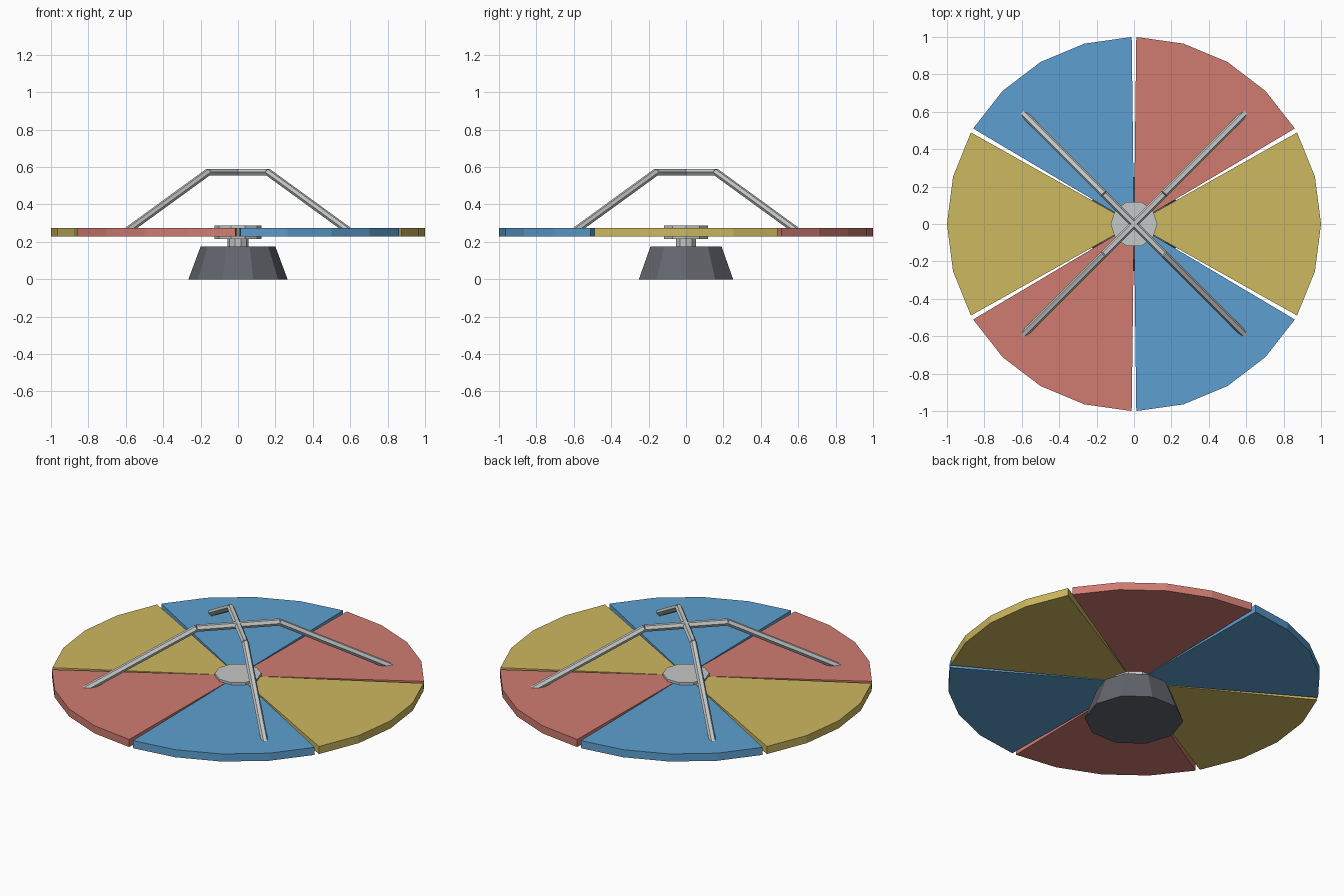
import bpy, bmesh, math
from mathutils import Vector, Matrix

cube = bpy.data.objects.get("Cube")
if cube:
    bpy.data.objects.remove(cube, do_unlink=True)


def material(name, rgb):
    m = bpy.data.materials.new(name)
    m.use_nodes = True
    m.diffuse_color = (*rgb, 1)
    m.node_tree.nodes["Principled BSDF"].inputs["Base Color"].default_value = (*rgb, 1)
    return m


yellow = material("yellow_paint", (0.61, 0.48, 0.115))
red = material("red_paint", (0.63, 0.20, 0.165))
blue = material("blue_paint", (0.11, 0.35, 0.63))
steel = material("light_steel", (0.56, 0.58, 0.58))
dark = material("dark_grey", (0.125, 0.13, 0.153))


def add_object(name, bm, mat):
    bmesh.ops.recalc_face_normals(bm, faces=bm.faces)
    mesh = bpy.data.meshes.new(name)
    bm.to_mesh(mesh)
    bm.free()
    mesh.materials.append(mat)
    obj = bpy.data.objects.new(name, mesh)
    bpy.context.collection.objects.link(obj)
    return obj


def lathe_part(name, r_low, r_high, z_low, z_high, mat, sides=10):
    """Faceted cone section with a corner on the x axis."""
    bm = bmesh.new()
    rings = []
    for r, z in ((r_low, z_low), (r_high, z_high)):
        rings.append([bm.verts.new((r * math.cos(math.tau * i / sides),
                                    r * math.sin(math.tau * i / sides), z))
                      for i in range(sides)])
    for ring in rings:
        bm.faces.new(ring)
    low, high = rings
    for i in range(sides):
        j = (i + 1) % sides
        bm.faces.new((low[i], low[j], high[j], high[i]))
    return add_object(name, bm, mat)


def wedge(name, centre, mat, half=29.3, steps=4, z_low=0.23, z_high=0.275):
    """One slice of the round platform."""
    bm = bmesh.new()
    verts = [bm.verts.new((0, 0, z_low))]
    for i in range(steps + 1):
        a = math.radians(centre - half + 2 * half * i / steps)
        verts.append(bm.verts.new((math.cos(a), math.sin(a), z_low)))
    face = bm.faces.new(verts)
    top = bmesh.ops.extrude_face_region(bm, geom=[face])["geom"]
    moved = [v for v in top if isinstance(v, bmesh.types.BMVert)]
    bmesh.ops.translate(bm, verts=moved, vec=(0, 0, z_high - z_low))
    return add_object(name, bm, mat)


def add_tube(bm, start, end, radius=0.0195, sides=6):
    """Straight bar between two points, lying flat side up."""
    along = (end - start).normalized()
    side = along.cross(Vector((0, 0, 1))).normalized()
    up = side.cross(along)
    turn = Matrix((side, up, along)).transposed().to_4x4()
    bmesh.ops.create_cone(bm, cap_ends=True, segments=sides, radius1=radius,
                          radius2=radius, depth=(end - start).length,
                          matrix=Matrix.Translation((start + end) / 2) @ turn
                          @ Matrix.Rotation(math.pi / 2, 4, "Z"))


# Pedestal, spindle and hub
lathe_part("base", 0.265, 0.20, 0, 0.175, dark)
lathe_part("spindle", 0.055, 0.055, 0.17, 0.25, steel)
lathe_part("hub", 0.125, 0.125, 0.215, 0.288, steel)

# Six platform slices in repeating colours
for i in range(6):
    wedge(f"platform_slice_{i + 1}", 60 * i, (yellow, red, blue)[i % 3])

# Two crossing handrails, each a flat bar with two sloping legs
for name, angle in (("handrail_a", 45), ("handrail_b", 135)):
    spin = Matrix.Rotation(math.radians(angle), 3, "Z")
    path = [spin @ Vector((x, 0, z)) for x, z in
            ((-0.853, 0.251), (-0.226, 0.573), (0.226, 0.573), (0.853, 0.251))]
    bm = bmesh.new()
    for a, b in zip(path, path[1:]):
        add_tube(bm, a, b)
    add_object(name, bm, steel)
